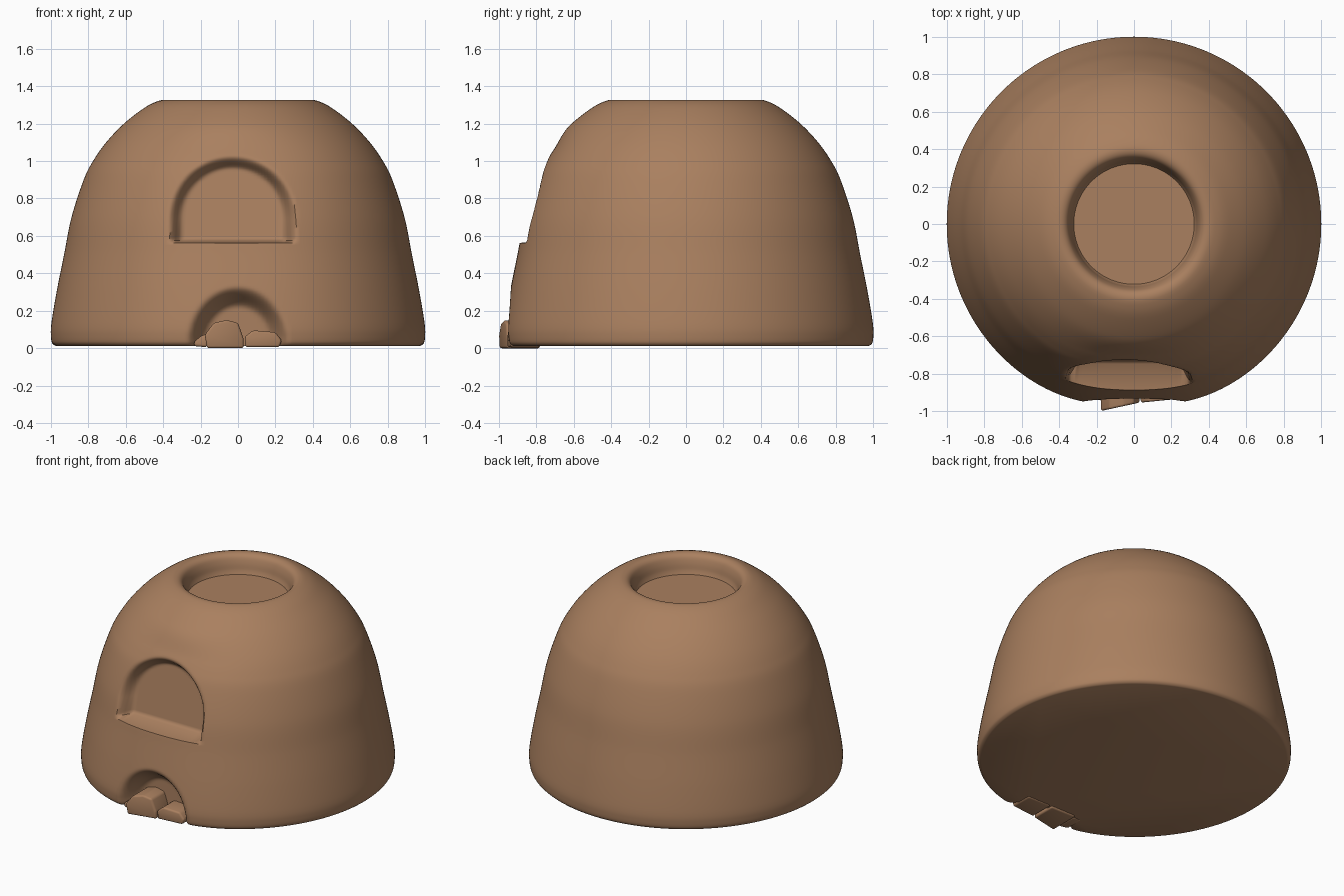
import bpy, bmesh, math

if "Cube" in bpy.data.objects:
    bpy.data.objects.remove(bpy.data.objects["Cube"])

clay = bpy.data.materials.new("baked_clay")
clay.diffuse_color = (0.40, 0.215, 0.115, 1)
clay.use_nodes = True
clay.node_tree.nodes["Principled BSDF"].inputs["Base Color"].default_value = clay.diffuse_color


def smooth(a, b, v):
    t = max(0.0, min(1.0, (v - a) / (b - a)))
    return t * t * (3 - 2 * t)


def add_object(name, bm, angle):
    bmesh.ops.recalc_face_normals(bm, faces=bm.faces)
    mesh = bpy.data.meshes.new(name)
    bm.to_mesh(mesh)
    bm.free()
    mesh.materials.append(clay)
    obj = bpy.data.objects.new(name, mesh)
    bpy.context.collection.objects.link(obj)
    bpy.ops.object.select_all(action='DESELECT')
    obj.select_set(True)
    bpy.context.view_layer.objects.active = obj
    bpy.ops.object.shade_smooth_by_angle(angle=math.radians(angle))
    return obj


def spline(points, step):
    """Catmull-Rom resampling of a profile."""
    out = []
    p = [points[0]] + points + [points[-1]]
    for a, b, c, d in zip(p, p[1:], p[2:], p[3:]):
        n = max(2, round(math.dist(b, c) / step))
        for i in range(n):
            t = i / n
            out.append([0.5 * (2 * q + (r - o) * t + (2 * o - 5 * q + 4 * r - s) * t * t
                               + (3 * q - o - 3 * r + s) * t ** 3)
                        for o, q, r, s in zip(a, b, c, d)])
    return out + [list(points[-1])]


def arch(x, z, cx, z0, half, height, wall):
    """1 inside an arched outline, fading to 0 over the sloped wall."""
    spring = z0 + height - half
    if z > spring:
        dist = half - math.hypot(x - cx, z - spring)
    else:
        dist = half - abs(x - cx)
    return smooth(0, wall, dist)


# Oven dome: lathe profile from the base edge, over the rim and into the top bowl
outer = [(0.975, 0.012), (0.993, 0.025), (1.0, 0.06), (0.998, 0.13), (0.97, 0.3),
         (0.93, 0.5), (0.89, 0.7), (0.825, 0.9), (0.775, 1.0), (0.705, 1.1),
         (0.61, 1.2), (0.5, 1.285), (0.43, 1.32), (0.39, 1.326), (0.36, 1.31),
         (0.342, 1.27), (0.332, 1.225), (0.322, 1.2)]
profile = spline(outer, 0.0125)
SEG = 320
bm = bmesh.new()
rings = []
for r, z in profile:
    ring = []
    for i in range(SEG):
        a = 2 * math.pi * i / SEG
        x, y = r * math.cos(a), r * math.sin(a)
        if y < 0 and r > 0.5:
            # slightly flattened front
            y += 0.03 * math.exp(-(x / 0.32) ** 2) * smooth(1.2, 1.05, z) if z < 1.2 else 0
            # upper arched niche with a flat sill
            t = arch(x, z, -0.03, 0.57, 0.345, 0.465, 0.08) * smooth(0.562, 0.578, z)
            wall = -0.735 + 0.17 * (z - 0.57)
            y += max(0, wall - y) * t
            # lower fire opening
            t = arch(x, z, 0.0, 0.0, 0.28 - 0.12 * max(0, z - 0.05), 0.335, 0.12)
            y += max(0, -0.82 - y) * t
        ring.append(bm.verts.new((x, y, z)))
    rings.append(ring)
for lo, hi in zip(rings, rings[1:]):
    for i in range(SEG):
        j = (i + 1) % SEG
        bm.faces.new((lo[i], lo[j], hi[j], hi[i]))
bm.faces.new(rings[0][::-1])
bm.faces.new(rings[-1])
add_object("oven_dome", bm, 50)


# Firewood: faceted logs lying in the opening
def log(name, outline, front_left, front_right, back):
    bm = bmesh.new()
    x0, x1 = min(p[0] for p in outline), max(p[0] for p in outline)
    ends = []
    for front in (True, False):
        ends.append([bm.verts.new((x, front_left + (front_right - front_left) * (x - x0) / (x1 - x0)
                                   if front else back, z)) for x, z in outline])
    bm.faces.new(ends[0])
    bm.faces.new(ends[1][::-1])
    n = len(outline)
    for i in range(n):
        j = (i + 1) % n
        bm.faces.new((ends[0][i], ends[1][i], ends[1][j], ends[0][j]))
    bmesh.ops.bevel(bm, geom=bm.edges[:], offset=0.012, segments=3, profile=0.5,
                    affect='EDGES', clamp_overlap=True)
    add_object(name, bm, 40)


log("large_log", [(-0.165, 0), (0.03, 0), (0.03, 0.05), (0.0, 0.135), (-0.06, 0.15),
                  (-0.13, 0.135), (-0.178, 0.07)], -1.0, -0.955, -0.78)
log("small_log", [(0.04, 0.005), (0.22, 0.005), (0.235, 0.04), (0.2, 0.085), (0.08, 0.095),
                  (0.035, 0.06)], -0.955, -0.935, -0.78)
log("log_chip", [(-0.235, 0.01), (-0.165, 0.005), (-0.16, 0.075), (-0.19, 0.07),
                 (-0.235, 0.035)], -0.935, -0.945, -0.8)
